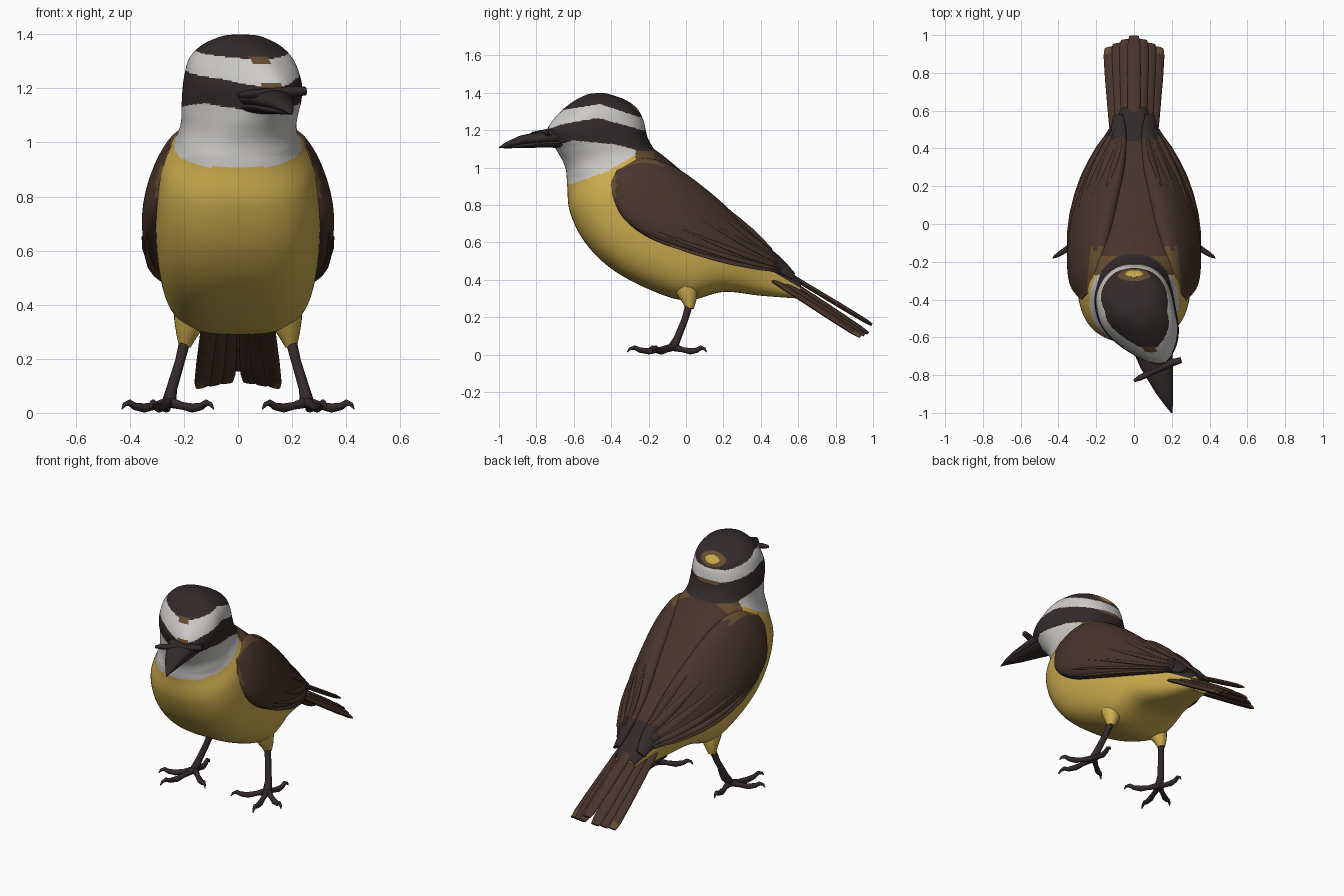
import bpy, bmesh, math
from mathutils import Vector

if "Cube" in bpy.data.objects:
    bpy.data.objects.remove(bpy.data.objects["Cube"])

COLOURS = {"yellow": (.60, .41, .075), "white": (.60, .59, .57), "charcoal": (.032, .023, .023),
           "brown": (.066, .034, .024), "tan": (.13, .072, .03)}
MATS, IDX = [], {}
for i, (n, c) in enumerate(COLOURS.items()):
    m = bpy.data.materials.new(n)
    m.diffuse_color = (*c, 1)
    m.use_nodes = True
    m.node_tree.nodes["Principled BSDF"].inputs["Base Color"].default_value = m.diffuse_color
    MATS.append(m)
    IDX[n] = i


def spline(keys, n):
    """Catmull-Rom through tuples, n steps per span."""
    out = []
    for i in range(len(keys) - 1):
        a, b, c, d = (keys[max(0, min(len(keys) - 1, i + k))] for k in (-1, 0, 1, 2))
        for s in range(n):
            t = s / n
            out.append([.5 * (2*q + (r-p)*t + (2*p - 5*q + 4*r - w)*t*t + (3*q - p - 3*r + w)*t**3)
                        for p, q, r, w in zip(a, b, c, d)])
    return out + [list(keys[-1])]


def lerp(table, t):
    """Piecewise linear lookup."""
    if t <= table[0][0]:
        return table[0][1]
    for (a, va), (b, vb) in zip(table, table[1:]):
        if t <= b:
            return va + (vb - va) * (t - a) / (b - a)
    return table[-1][1]


def ring(c, u, v, n, p=2.0):
    """Superellipse: power p on the -u half, rounder on the +u half."""
    out = []
    for j in range(n):
        a, b = math.cos(2 * math.pi * j / n), math.sin(2 * math.pi * j / n)
        e = 2 / (p if a < 0 else min(p, 2.3))
        out.append(c + u * math.copysign(abs(a) ** e, a) + v * math.copysign(abs(b) ** e, b))
    return out


def loft(name, groups, colour, warp=None, mirror=False):
    """Skin lists of rings; colour is a name or a rule(centre, side cosine)."""
    bm = bmesh.new()
    for rings in groups:
        n = len(rings[0])
        vs = [[bm.verts.new(p) for p in r] for r in rings]
        for a, b in zip(vs, vs[1:]):
            for j in range(n):
                k = (j + 1) % n
                f = bm.faces.new((a[j], a[k], b[k], b[j]))
                s = math.cos(2 * math.pi * (j + .5) / n)
                f.material_index = IDX[colour if isinstance(colour, str) else
                                       colour(f.calc_center_median(), s)]
        for r in (vs[0], vs[-1]):
            f = bm.faces.new(r)
            f.material_index = IDX[colour if isinstance(colour, str) else
                                   colour(f.calc_center_median(), 0)]
    if warp:
        for v in bm.verts:
            v.co = warp(v.co)
    bmesh.ops.recalc_face_normals(bm, faces=bm.faces)
    me = bpy.data.meshes.new(name)
    for m in MATS:
        me.materials.append(m)
    bm.to_mesh(me)
    bm.free()
    for p in me.polygons:
        p.use_smooth = True
    me.set_sharp_from_angle(angle=math.radians(45))
    ob = bpy.data.objects.new(name, me)
    bpy.context.collection.objects.link(ob)
    if mirror:
        ob.modifiers.new("mirror", 'MIRROR').use_mirror_merge = False
    return ob


def tube(pts, radii, up=(0, 0, 1), n=12):
    """Rings along a path; radii are (width, thickness)."""
    pts = [Vector(p) for p in pts]
    out = []
    for i, (p, r) in enumerate(zip(pts, radii)):
        t = (pts[min(i+1, len(pts)-1)] - pts[max(i-1, 0)]).normalized()
        u = t.cross(Vector(up)).normalized()
        ru, rv = r if isinstance(r, tuple) else (r, r)
        out.append(ring(p, u * ru, u.cross(t) * rv, n))
    return out


# Body and head: front point (y, z), back point (y, z), half width
body = [(.60, .30, .62, .39, .07), (.40, .315, .45, .55, .14), (.20, .335, .30, .68, .22),
        (0, .29, .18, .80, .27), (-.2, .35, .08, .89, .295), (-.4, .46, -.01, .97, .305),
        (-.54, .60, -.08, 1.03, .30), (-.62, .76, -.13, 1.07, .28), (-.635, .90, -.17, 1.10, .232),
        (-.645, 1.0, -.19, 1.13, .213), (-.69, 1.09, -.205, 1.16, .213), (-.735, 1.16, -.215, 1.20, .213),
        (-.735, 1.22, -.23, 1.26, .207), (-.67, 1.30, -.265, 1.32, .187), (-.60, 1.355, -.33, 1.365, .14),
        (-.53, 1.39, -.42, 1.395, .07), (-.48, 1.398, -.46, 1.399, .015)]
rings = []
N = 152
for ay, az, by, bz, w in spline(body, 15):
    a, b = Vector((0, ay, az)), Vector((0, by, bz))
    r = ring((a + b) / 2, (b - a) / 2, Vector((w, 0, 0)), N, lerp([(.4, 3.1), (.9, 2.3)], az))
    k = .42 * lerp([(.95, 0), (1.15, 1)], az)      # narrow the face towards the beak
    for j, p in enumerate(r):
        p.x *= 1 - k * max(0, -math.cos(2 * math.pi * j / N)) ** 2
    rings.append(r)

CROWN = [(-.72, 1.28), (-.65, 1.31), (-.46, 1.34), (-.25, 1.27)]
MASK_TOP = [(-.74, 1.205), (-.65, 1.235), (-.47, 1.265), (-.23, 1.20)]
MASK_LOW = [(-.74, 1.11), (-.6, 1.145), (-.38, 1.125), (-.25, 1.09)]
BIB = [(-.62, .91), (-.42, .98), (-.25, 1.08), (-.2, 1.09)]


def body_colour(p, s):
    x, y, z = abs(p.x), p.y, p.z
    if y > -.36:                                   # crown spot and nape fleck
        d = math.hypot(x / .085, (z - 1.313) / .036)
        if d < 1:
            return "yellow" if d < .55 else "tan"
        if x < .07 and 1.183 < z < 1.203 and y > -.26:
            return "tan"
    if y < -.6 and x < .035 and (abs(z - lerp(CROWN, y)) < .008 or 1.203 < z < 1.22):
        return "tan"                               # brow flecks
    if z > lerp(CROWN, y):
        return "charcoal"
    if z > lerp(MASK_TOP, y):
        return "white"
    if z > lerp(MASK_LOW, y):
        return "charcoal"
    if y > -.27 and s > .2:
        if y > .44:
            return "charcoal"
        return "tan" if y < -.17 and x > .09 else "brown"
    return "white" if z > lerp(BIB, y) else "yellow"


def head_turn(p):
    d = max(0, -.35 - p.y)
    return p + Vector((.85 * d * d * lerp([(.95, 0), (1.14, 1)], p.z), 0, 0))


loft("body_and_head", [rings], body_colour, head_turn)

# Beak halves and the small bar across the bill
upper = tube([(.09, -.62, 1.165), (.12, -.74, 1.163), (.16, -.88, 1.145), (.187, -.96, 1.122), (.20, -1, 1.106)],
             [(.11, .048), (.088, .038), (.048, .027), (.02, .014), (.003, .003)], n=20)
lower = tube([(.09, -.62, 1.13), (.12, -.74, 1.13), (.16, -.88, 1.12), (.193, -.975, 1.107)],
             [(.10, .03), (.078, .022), (.04, .016), (.004, .004)], n=20)
loft("beak", [upper, lower], "charcoal")
loft("bill_bar", [tube([(0, -.83, 1.175), (.03, -.815, 1.178), (.2, -.735, 1.188), (.25, -.72, 1.19)],
                       [.008, .015, .02, .016])], "charcoal")

# Wing: lower edge point, upper edge point, bulge
wing = [(.27, -.41, .90, .24, -.37, .99, .015), (.32, -.34, .74, .195, -.23, 1.05, .06),
        (.325, -.20, .63, .15, -.06, 1.0, .088), (.315, 0, .555, .10, .14, .85, .083),
        (.27, .20, .50, .06, .30, .70, .06), (.195, .37, .465, .045, .42, .585, .04),
        (.13, .48, .445, .045, .51, .51, .025), (.11, .57, .405, .06, .58, .435, .01)]
wrings = []
for k in spline(wing, 6):
    a, b = Vector(k[:3]), Vector(k[3:6])
    v = (b - a).cross(Vector((-.15, .8, -.5))).normalized()
    v = v if v.x > 0 else -v
    wrings.append(ring((a + b) / 2, (b - a) / 2, v * k[6], 48))


def wing_colour(p, s):
    if p.y > .46:
        return "charcoal"
    return "tan" if p.y < -.375 or (s > .8 and p.y < -.13) else "brown"


loft("wing", [wrings], wing_colour, mirror=True)

# Flight feathers lying on the wing surface
feathers = []
for j, first, last in ((23, 10, 40), (20, 13, 40), (17, 16, 40), (13, 18, 38), (9, 19, 36), (5, 20, 35)):
    pts = [wrings[i][j] for i in range(first, last, 3)]
    m = len(pts) - 1
    w = [math.sin(math.pi * (.08 + .8 * i / m)) for i in range(m + 1)]
    feathers.append(tube(pts, [(.024 * q, .008 * q) for q in w], (.6, .15, .7), 10))
loft("wing_feathers", feathers, lambda p, s: wing_colour(p, 0), mirror=True)

# Tail fan, pale at the outer tips, dark at the root
tail = []
for i in range(-3, 4):
    a, d = abs(i), Vector((i * .031, .42, .505 - .025 * abs(i)))
    e = Vector((i * .044, .994 - .02 * a, .16 if i == 0 else .122 - .008 * a))
    pts = [d.lerp(e, t) for t in (0, .22, .3, .7, .93, 1)]
    tail.append(tube(pts, [(.03, .012), (.033, .013), (.034, .013), (.036, .014), (.034, .012), (.026, .008)],
                     (i * .12, .5, .85), 16))
loft("tail", tail, lambda p, s: "tan" if abs(p.x) > .125 and p.y > .88 else
     "charcoal" if p.y < .55 and abs(p.x) < .1 else "brown")

# Thighs, shanks, toes and claws
loft("thigh", [tube([(.165, -.01, .42), (.178, .005, .34), (.191, .018, .285), (.197, .02, .245)],
                    [.07, .06, .038, .022], (0, 1, 0), 20)], "yellow", mirror=True)
foot = Vector((.255, -.07, .04))
leg = [tube([(.193, .02, .28), (.215, -.005, .19), (.245, -.045, .09), foot, foot - Vector((0, 0, .02))],
            [.021, .018, .02, .027, .018], (0, 1, 0))]
for x, y in ((.43, -.18), (.325, -.315), (.09, -.2), (.275, .11)):
    d = Vector((x, y, .04)) - foot
    pts = [foot + d * t + Vector((0, 0, h)) for t, h in
           ((0, 0), (.3, -.014), (.52, -.022), (.72, -.016), (.84, -.002), (.94, -.009), (1, -.027))]
    leg.append(tube(pts, [.021, .014, .017, .014, .012, .008, .002]))
loft("leg_and_foot", leg, "charcoal", mirror=True)
